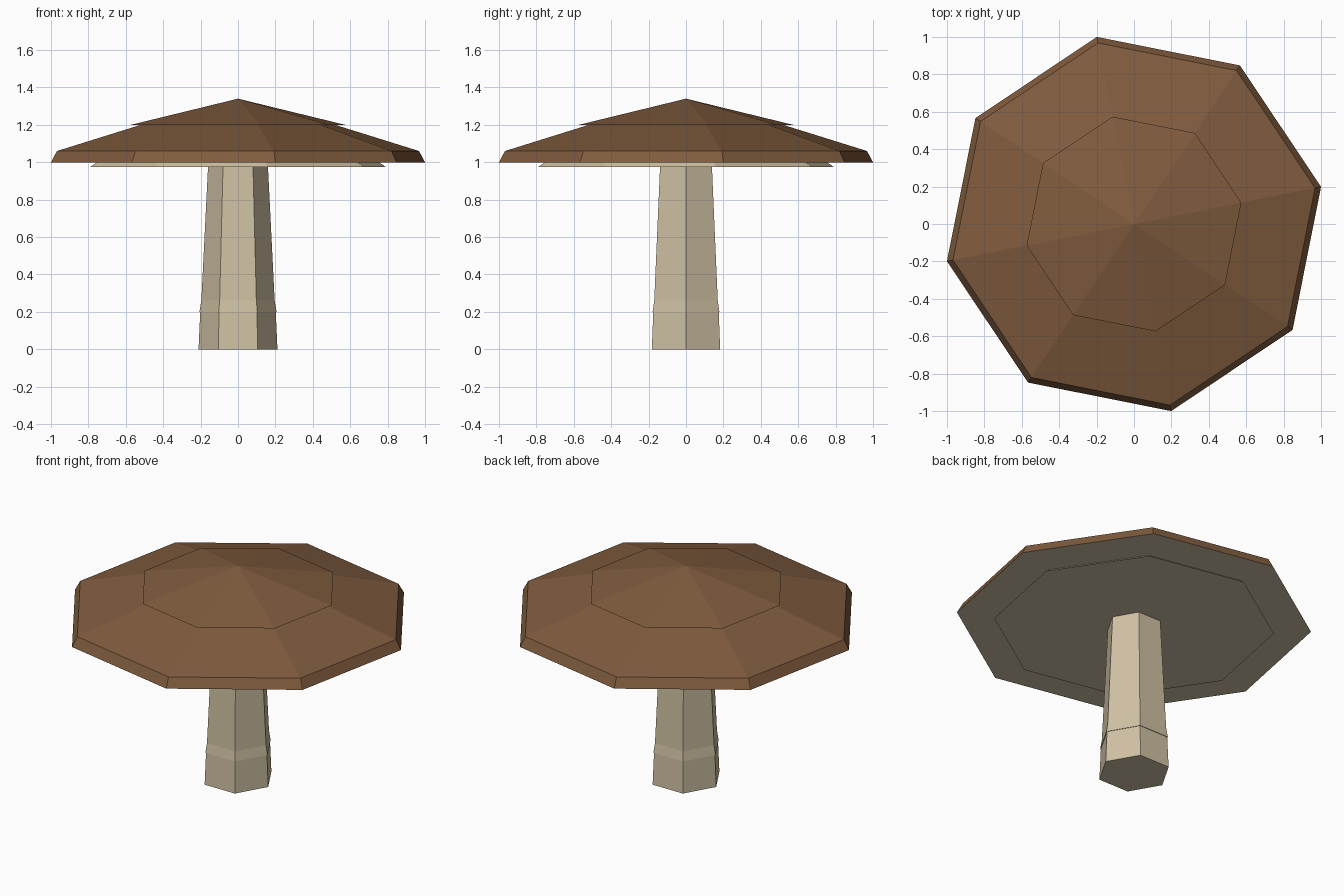
import bpy, bmesh, math

if "Cube" in bpy.data.objects:
    bpy.data.objects.remove(bpy.data.objects["Cube"])


def material(name, rgb):
    m = bpy.data.materials.new(name)
    m.diffuse_color = (*rgb, 1.0)
    m.use_nodes = True
    m.node_tree.nodes["Principled BSDF"].inputs["Base Color"].default_value = m.diffuse_color
    return m


BROWN = material("cap brown", (0.216, 0.107, 0.048))
CREAM = material("stem cream", (0.624, 0.533, 0.366))


def lathe(name, profile, sides, turn, mats):
    """Closed flat-faced solid from (radius, z) rings; radius 0 makes an apex.
    A second material goes on the downward-facing base."""
    bm = bmesh.new()
    rings = []
    for r, z in profile:
        if r == 0:
            rings.append([bm.verts.new((0, 0, z))] * sides)
        else:
            angles = [turn + 2 * math.pi * i / sides for i in range(sides)]
            rings.append([bm.verts.new((r * math.cos(a), r * math.sin(a), z)) for a in angles])
    for a, b in zip(rings, rings[1:]):
        for i in range(sides):
            j = (i + 1) % sides
            corners = [a[i], a[j], b[j], b[i]]
            bm.faces.new(list(dict.fromkeys(corners)))
    bm.faces.new(rings[0][::-1])
    if profile[-1][0] > 0:
        bm.faces.new(rings[-1])
    bmesh.ops.recalc_face_normals(bm, faces=bm.faces)
    for f in bm.faces:
        f.material_index = len(mats) - 1 if f.normal.z < -0.9 else 0
    me = bpy.data.meshes.new(name)
    bm.to_mesh(me)
    bm.free()
    for m in mats:
        me.materials.append(m)
    ob = bpy.data.objects.new(name, me)
    bpy.context.collection.objects.link(ob)
    return ob


EIGHTH = math.radians(11.25)

# Cap: rim and lower slope with a cream underside, then the overlapping crown
lathe("cap_lower", [(1.0196, 1.0), (0.987, 1.06), (0.53, 1.2)], 8, EIGHTH, [BROWN, CREAM])
lathe("cap_crown", [(0.585, 1.2), (0, 1.34)], 8, EIGHTH, [BROWN])

# Gill plate under the cap, widest at its bottom
lathe("gill_plate", [(0.805, 0.975), (0.755, 1.01)], 8, EIGHTH, [CREAM])

# Six-sided stem: foot, slightly overhanging collar, and shaft
lathe("stem_foot", [(0.211, 0.0), (0.202, 0.2)], 6, 0, [CREAM])
lathe("stem_shaft", [(0.206, 0.2), (0.196, 0.26), (0.159, 1.0)], 6, 0, [CREAM])
